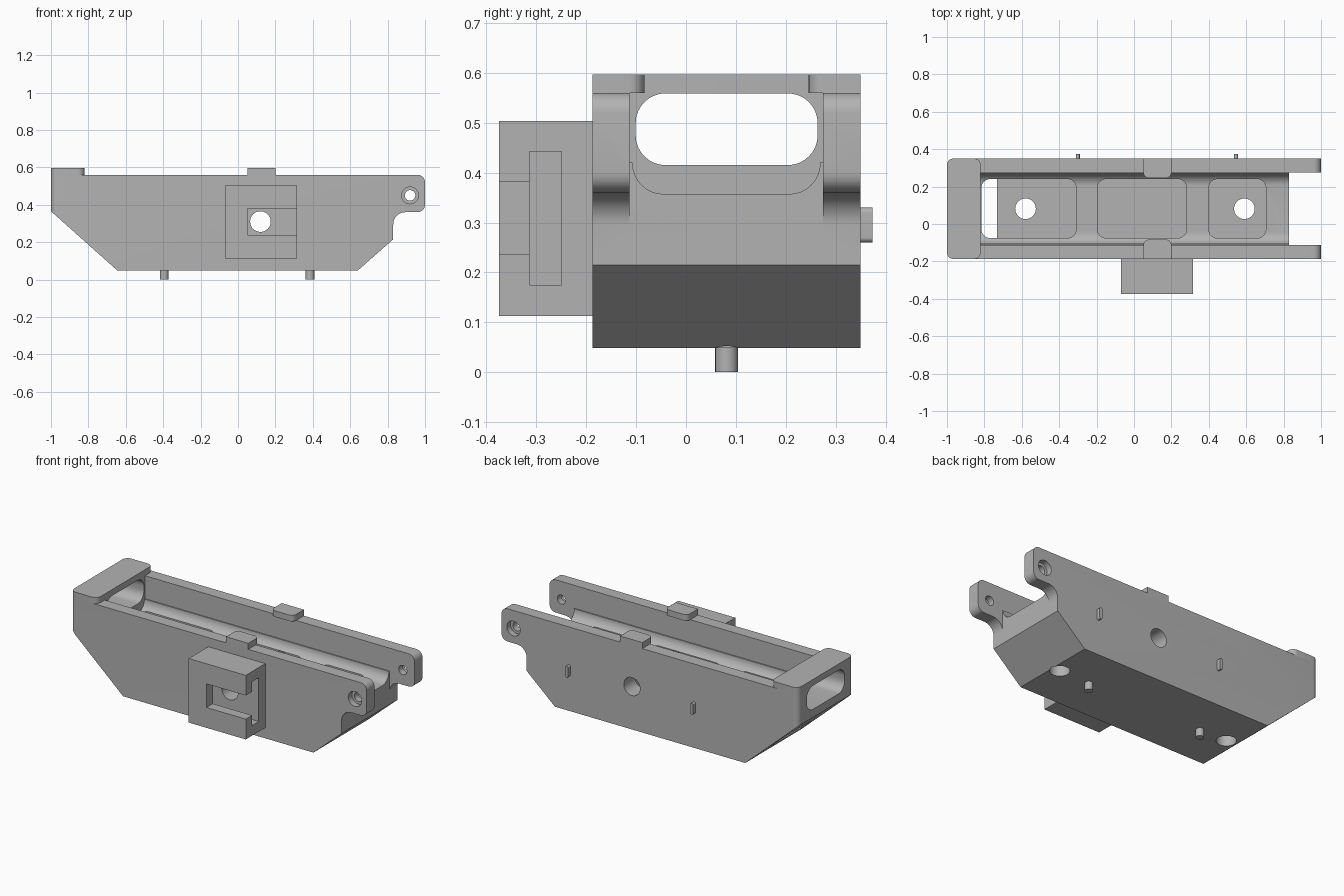
import bpy
import bmesh
import math
from mathutils import Vector

cube = bpy.data.objects.get("Cube")
if cube:
    bpy.data.objects.remove(cube, do_unlink=True)

grey = bpy.data.materials.new("plain grey")
grey.use_nodes = True
GREY = (0.45, 0.45, 0.45, 1)
grey.diffuse_color = GREY
grey.node_tree.nodes["Principled BSDF"].inputs["Base Color"].default_value = GREY

FRONT, BACK = -0.187, 0.35          # outer side faces
IN_FRONT, IN_BACK = -0.113, 0.275   # inner side faces
MID = 0.0815                        # centre line of the body


def fillet(corners, steps=8):
    """Round every (u, v, radius) corner of a closed outline."""
    out = []
    for i, (u, v, r) in enumerate(corners):
        p = Vector((u, v))
        if not r:
            out.append(p)
            continue
        a = (Vector(corners[i - 1][:2]) - p).normalized()
        b = (Vector(corners[(i + 1) % len(corners)][:2]) - p).normalized()
        half = a.angle(b) / 2
        centre = p + (a + b).normalized() * r / math.sin(half)
        start = p + a * r / math.tan(half) - centre
        end = p + b * r / math.tan(half) - centre
        turn = start.angle_signed(end)
        for k in range(steps + 1):
            t = -turn * k / steps
            c, s = math.cos(t), math.sin(t)
            out.append(centre + Vector((start.x * c - start.y * s, start.x * s + start.y * c)))
    return out


def rect(u0, u1, v0, v1, r=0):
    return fillet([(u0, v0, r), (u1, v0, r), (u1, v1, r), (u0, v1, r)])


def circle(u, v, r, n=40):
    return [Vector((u + r * math.cos(math.tau * k / n), v + r * math.sin(math.tau * k / n)))
            for k in range(n)]


def prism(name, outline, axis, lo, hi):
    """Extrude an outline along the given axis."""
    place = {"x": lambda p, d: (d, p.x, p.y),
             "y": lambda p, d: (p.x, d, p.y),
             "z": lambda p, d: (p.x, p.y, d)}[axis]
    bm = bmesh.new()
    low = [bm.verts.new(place(p, lo)) for p in outline]
    high = [bm.verts.new(place(p, hi)) for p in outline]
    bm.faces.new(low)
    bm.faces.new(high)
    for i in range(len(low)):
        bm.faces.new((low[i - 1], low[i], high[i], high[i - 1]))
    bmesh.ops.recalc_face_normals(bm, faces=bm.faces)
    mesh = bpy.data.meshes.new(name)
    bm.to_mesh(mesh)
    bm.free()
    mesh.materials.append(grey)
    obj = bpy.data.objects.new(name, mesh)
    bpy.context.collection.objects.link(obj)
    return obj


def select(obj):
    bpy.ops.object.select_all(action="DESELECT")
    obj.select_set(True)
    bpy.context.view_layer.objects.active = obj


def carve(obj, outline, axis, lo, hi, operation="DIFFERENCE"):
    tool = prism("cutter", outline, axis, lo, hi)
    select(obj)
    mod = obj.modifiers.new("cut", "BOOLEAN")
    mod.operation, mod.solver, mod.object = operation, "EXACT", tool
    bpy.ops.object.modifier_apply(modifier=mod.name)
    bpy.data.objects.remove(tool, do_unlink=True)


def finish(obj):
    select(obj)
    bpy.ops.object.shade_smooth_by_angle(angle=math.radians(30))


# Body: side profile with rounded ears, rounded at the closed end
body = prism("body", fillet([
    (-1, 0.365, 0), (-0.645, 0.048, 0), (0.64, 0.048, 0), (0.83, 0.215, 0),
    (0.83, 0.36, 0.065), (1, 0.36, 0.04), (1, 0.56, 0.04), (-1, 0.56, 0)]),
    "y", FRONT, BACK)
carve(body, fillet([(-1, FRONT, 0.035), (1.2, FRONT, 0), (1.2, BACK, 0), (-1, BACK, 0.035)]),
      "z", -0.1, 1, "INTERSECT")

# Long channel with a rounded floor, and the gap between the ears
carve(body, fillet([
    (IN_FRONT, 0.7, 0), (IN_FRONT, 0.42, 0), (-0.107, 0.42, 0), (-0.107, 0.357, 0.062),
    (0.269, 0.357, 0.062), (0.269, 0.42, 0), (IN_BACK, 0.42, 0), (IN_BACK, 0.7, 0)]),
    "x", -0.82, 1.1)
carve(body, rect(0.83, 1.1, IN_FRONT, IN_BACK), "z", 0.25, 0.8)

# Floor pockets, the first one breaking out through the sloped end
for x0, x1 in ((-0.815, -0.31), (-0.195, 0.28), (0.4, 0.705)):
    carve(body, rect(x0, x1, -0.075, 0.24, 0.045), "z", 0.125, 0.45)

# Drain holes, end window and cross hole
for x in (-0.58, 0.59):
    carve(body, circle(x, MID, 0.055), "z", -0.1, 0.4)
carve(body, rect(-0.101, 0.264, 0.415, 0.559, 0.06), "x", -1.1, -0.7)
carve(body, circle(0.12, 0.31, 0.055), "y", -0.5, 0.5)

# Ear holes with counterbores on the outer sides
carve(body, circle(0.92, 0.45, 0.028), "y", -0.5, 0.5)
for lo, hi in ((-0.5, FRONT + 0.035), (BACK - 0.035, 0.5)):
    carve(body, circle(0.92, 0.45, 0.045), "y", lo, hi)
finish(body)

# Bridge over the closed end
finish(prism("end_cap", rect(-1, -0.82, FRONT, BACK, 0.035), "z", 0.56, 0.597))

# Retaining tabs on both rims
finish(prism("front_tab", fillet([(0.05, FRONT, 0), (0.2, FRONT, 0), (0.2, -0.083, 0.03),
                                  (0.05, -0.083, 0.03)]), "z", 0.56, 0.597))
finish(prism("back_tab", fillet([(0.05, BACK, 0), (0.2, BACK, 0), (0.2, 0.246, 0.03),
                                 (0.05, 0.246, 0.03)]), "z", 0.56, 0.597))

# Side bracket with a T-shaped slot open at one end
bracket = prism("side_bracket", rect(-0.07, 0.315, 0.113, 0.504), "y", -0.375, FRONT)
carve(bracket, rect(0.05, 0.5, 0.237, 0.381), "y", -0.5, -0.28)
carve(bracket, rect(-0.015, 0.5, 0.175, 0.442), "y", -0.314, -0.25)
carve(bracket, circle(0.12, 0.31, 0.055), "y", -0.3, 0)
finish(bracket)

# Locating pins below and locating keys on the back
for side, x in (("right", -0.395), ("left", 0.385)):
    finish(prism(side + "_bottom_pin", circle(x, MID, 0.023, 24), "z", 0, 0.06))
for side, x in (("right", -0.3), ("left", 0.545)):
    finish(prism(side + "_back_key", rect(x - 0.01, x + 0.01, 0.26, 0.33, 0.0099),
                 "y", BACK - 0.01, 0.374))
